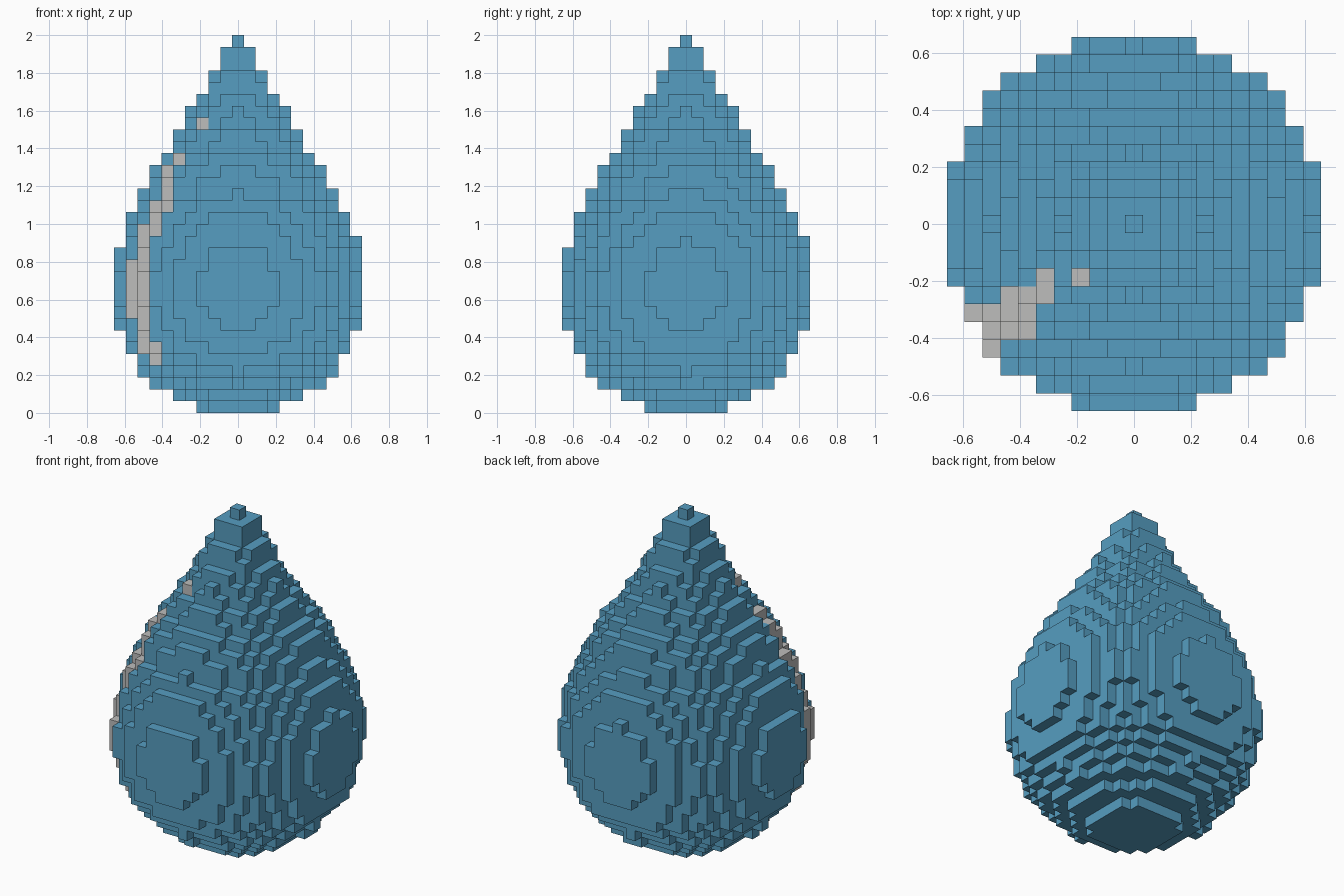
import bpy, bmesh, math
from mathutils import Vector

cube = bpy.data.objects.get("Cube")
if cube:
    bpy.data.objects.remove(cube, do_unlink=True)

S = 2 / 32          # block size: the drop is 32 layers tall
NUDGE = 0.02        # tiny centre shift that decides borderline blocks

# Squared radius of each layer in blocks, from the base to the tip
LAYERS = [13.5, 31, 49.7, 64.5, 78, 90, 99, 103, 107, 114.5, 115, 114.5,
          108, 106, 99.8, 92, 86, 77, 64.8, 61.8, 52.8, 43.5, 33.6, 26.5,
          19, 16.4, 12.3, 8.7, 5.8, 3.2, 2.2, 0.3]


def material(name, rgb):
    m = bpy.data.materials.new(name)
    m.use_nodes = True
    m.diffuse_color = (*rgb, 1)
    bsdf = next(n for n in m.node_tree.nodes if n.type == 'BSDF_PRINCIPLED')
    bsdf.inputs["Base Color"].default_value = (*rgb, 1)
    bsdf.inputs["Roughness"].default_value = 0.8
    return m


def is_highlight(i, j, k):
    """Curved streak of pale blocks on the front right shoulder."""
    if i >= 0 or j >= 0:
        return False
    if k == 24:
        return (i, j) == (-3, -3)
    angle = math.degrees(math.atan2(-j, -i))
    return 4 <= k <= 21 and 28.5 < angle < (46 if k == 17 else 44)


# All blocks inside the drop
cells = {(i, j, k)
         for k, r2 in enumerate(LAYERS)
         for i in range(-10, 11) for j in range(-10, 11)
         if (i - NUDGE) ** 2 + (j - NUDGE) ** 2 <= r2}

DIRECTIONS = [Vector(d) for d in ((1, 0, 0), (-1, 0, 0), (0, 1, 0),
                                  (0, -1, 0), (0, 0, 1), (0, 0, -1))]


def block_shell(name, mat, chosen):
    """Outer faces of the chosen blocks as one flat-shaded object."""
    bm = bmesh.new()
    for cell in chosen:
        centre = Vector(cell) + Vector((0, 0, 0.5))
        for d in DIRECTIONS:
            if tuple(int(c + e) for c, e in zip(cell, d)) in cells:
                continue
            u = Vector((d.y, d.z, d.x))
            v = d.cross(u)
            corners = [centre + (d + a * u + b * v) / 2
                       for a, b in ((-1, -1), (1, -1), (1, 1), (-1, 1))]
            bm.faces.new([bm.verts.new(c * S) for c in corners])
    bmesh.ops.remove_doubles(bm, verts=bm.verts, dist=0.001)
    mesh = bpy.data.meshes.new(name)
    bm.to_mesh(mesh)
    bm.free()
    mesh.materials.append(mat)
    obj = bpy.data.objects.new(name, mesh)
    bpy.context.collection.objects.link(obj)


blue = material("water_blue", (0.093, 0.337, 0.533))
grey = material("pale_grey", (0.51, 0.51, 0.505))

# Drop body and its highlight streak
streak = {c for c in cells if is_highlight(*c)}
block_shell("drop_body", blue, sorted(cells - streak))
block_shell("highlight_streak", grey, sorted(streak))
